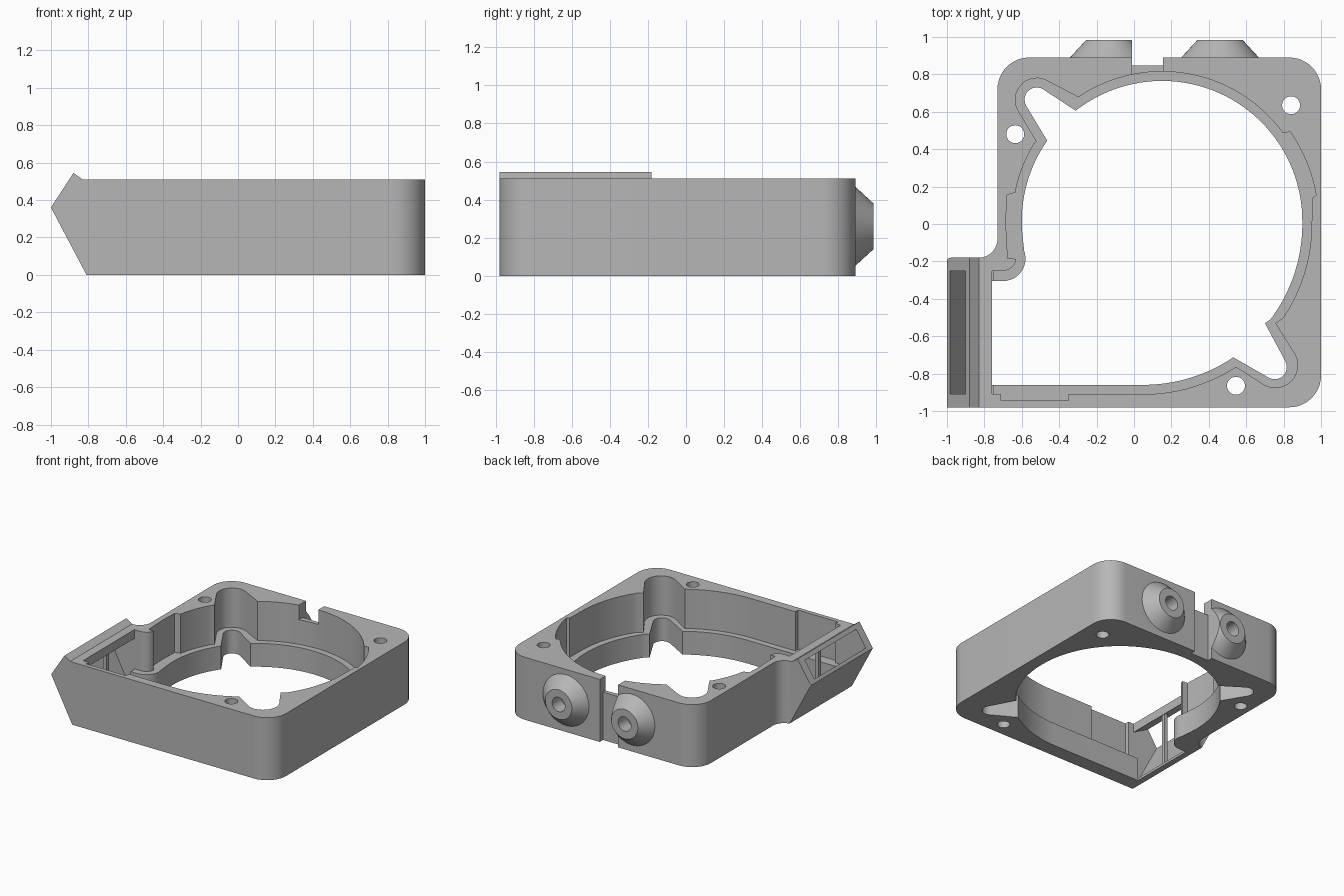
import bpy, bmesh, math
from mathutils import Matrix

if "Cube" in bpy.data.objects:
    bpy.data.objects.remove(bpy.data.objects["Cube"])

grey = bpy.data.materials.new("plain_grey")
grey.diffuse_color = (0.47, 0.47, 0.47, 1)
grey.use_nodes = True
grey.node_tree.nodes["Principled BSDF"].inputs["Base Color"].default_value = grey.diffuse_color


def arc(cx, cy, r, a0, a1, n=12):
    return [(cx + r * math.cos(math.radians(a0 + (a1 - a0) * i / n)),
             cy + r * math.sin(math.radians(a0 + (a1 - a0) * i / n))) for i in range(n + 1)]


def finish(name, bm):
    bmesh.ops.recalc_face_normals(bm, faces=bm.faces)
    me = bpy.data.meshes.new(name)
    bm.to_mesh(me)
    bm.free()
    me.materials.append(grey)
    ob = bpy.data.objects.new(name, me)
    bpy.context.collection.objects.link(ob)
    return ob


def prism(name, pts, lo, hi, axis='Z'):
    """Extrude a 2D outline (xy along Z, or xz along Y)."""
    bm = bmesh.new()
    put = (lambda p, h: (p[0], p[1], h)) if axis == 'Z' else (lambda p, h: (p[0], h, p[1]))
    a = [bm.verts.new(put(p, lo)) for p in pts]
    b = [bm.verts.new(put(p, hi)) for p in pts]
    bm.faces.new(a)
    bm.faces.new(b[::-1])
    for i in range(len(pts)):
        j = (i + 1) % len(pts)
        bm.faces.new((a[i], a[j], b[j], b[i]))
    return finish(name, bm)


def box(name, x0, x1, y0, y1, z0, z1):
    return prism(name, [(x0, y0), (x1, y0), (x1, y1), (x0, y1)], z0, z1)


def cone(name, x, z, r0, r1, y0, y1):
    bm = bmesh.new()
    bmesh.ops.create_cone(bm, cap_ends=True, segments=48, radius1=r0, radius2=r1, depth=y1 - y0,
                          matrix=Matrix.Translation((x, (y0 + y1) / 2, z)) @ Matrix.Rotation(-math.pi / 2, 4, 'X'))
    return finish(name, bm)


def combine(ob, tool, op):
    m = ob.modifiers.new("bool", 'BOOLEAN')
    m.operation, m.object, m.solver = op, tool, 'EXACT'
    bpy.context.view_layer.objects.active = ob
    bpy.ops.object.modifier_apply(modifier=m.name)
    bpy.data.objects.remove(tool)


# Housing: plan outline intersected with the side profile of the angled outlet
plan = ([(-1, -0.98)] + arc(0.83, -0.81, 0.17, -90, 0) + arc(0.83, 0.72, 0.17, 0, 90)
        + arc(-0.56, 0.72, 0.17, 90, 180) + arc(-0.83, -0.08, 0.10, 0, -90)
        + arc(-0.98, -0.20, 0.02, 90, 180, 4))
housing = prism("fan_housing", plan, -0.1, 0.7)
side = [(-0.81, 0), (1.2, 0), (1.2, 0.51), (-0.83, 0.51), (-0.88, 0.545), (-1, 0.36)]
combine(housing, prism("profile", side, -1.2, 1.2, 'Y'), 'INTERSECT')

# Conical mounting bosses on the back
for x in (-0.135, 0.46):
    combine(housing, cone("boss", x, 0.26, 0.235, 0.12, 0.86, 0.985), 'UNION')

# Through opening with two rounded lobes
opening = ([(-0.76, -0.86)] + arc(0.05, 0, 0.86, -90, -56, 16)
           + arc(0.752, -0.765, 0.065, -120, 30) + [(0.70, -0.53)]
           + arc(0.05, 0, 0.85, -37, 0, 16) + arc(0.15, 0.015, 0.75, 3, 128, 48)
           + arc(-0.52, 0.665, 0.065, 55, 210) + arc(0.15, 0.015, 0.75, 145, 187, 18)
           + arc(-0.70, -0.185, 0.12, 20, -90) + [(-0.76, -0.305)])
combine(housing, prism("opening", opening, -0.3, 1), 'DIFFERENCE')

# Wider upper pocket, leaving a ledge
pocket = ([(-0.76, -0.91), (-0.71, -0.91), (-0.71, -0.945), (-0.35, -0.945), (-0.35, -0.91)]
          + arc(0.05, 0, 0.91, -90, -57, 16) + arc(0.755, -0.755, 0.12, -120, 30)
          + [(0.755, -0.53)] + arc(0.05, 0, 0.90, -34, 0, 16) + [(0.953, 0.14)]
          + arc(0.15, 0.015, 0.835, 9.5, 35, 12) + arc(0.15, 0.015, 0.80, 36, 124, 36)
          + arc(-0.52, 0.665, 0.115, 60, 210) + [(-0.52, 0.44)]
          + arc(0.15, 0.015, 0.80, 149, 169, 10)
          + [(-0.68, 0.155), (-0.685, 0.0), (-0.675, -0.185)]
          + arc(-0.70, -0.18, 0.07, -5, -90, 8) + [(-0.76, -0.25)])
combine(housing, prism("pocket", pocket, 0.19, 1), 'DIFFERENCE')

# Outlet duct through the upper slanted face, with one central rib
duct = [(-0.755, 0.02), (-0.794, 0.02), (-0.985, 0.383), (-1.08, 0.443), (-0.99, 0.574),
        (-0.90, 0.514), (-0.755, 0.435)]
combine(housing, prism("duct", duct, -0.91, -0.25, 'Y'), 'DIFFERENCE')
combine(housing, box("rib", -0.80, -0.77, -0.595, -0.565, 0.01, 0.47), 'UNION')

# Cable notch in the back wall, open to the pocket near the top
combine(housing, box("notch", -0.01, 0.155, 0.848, 1.2, -0.2, 0.8), 'DIFFERENCE')
combine(housing, box("notch_top", -0.01, 0.155, 0.74, 1.1, 0.39, 0.8), 'DIFFERENCE')

# Screw holes
for x, y in ((0.84, 0.635), (-0.635, 0.48), (0.545, -0.865)):
    combine(housing, prism("screw_hole", arc(x, y, 0.048, 0, 348.75, 31), -0.3, 1), 'DIFFERENCE')
for x in (-0.135, 0.46):
    combine(housing, cone("boss_hole", x, 0.26, 0.058, 0.058, 0.87, 1.1), 'DIFFERENCE')

# Smooth curves, sharp corners
housing.select_set(True)
bpy.context.view_layer.objects.active = housing
bpy.ops.object.shade_smooth_by_angle(angle=math.radians(25))
